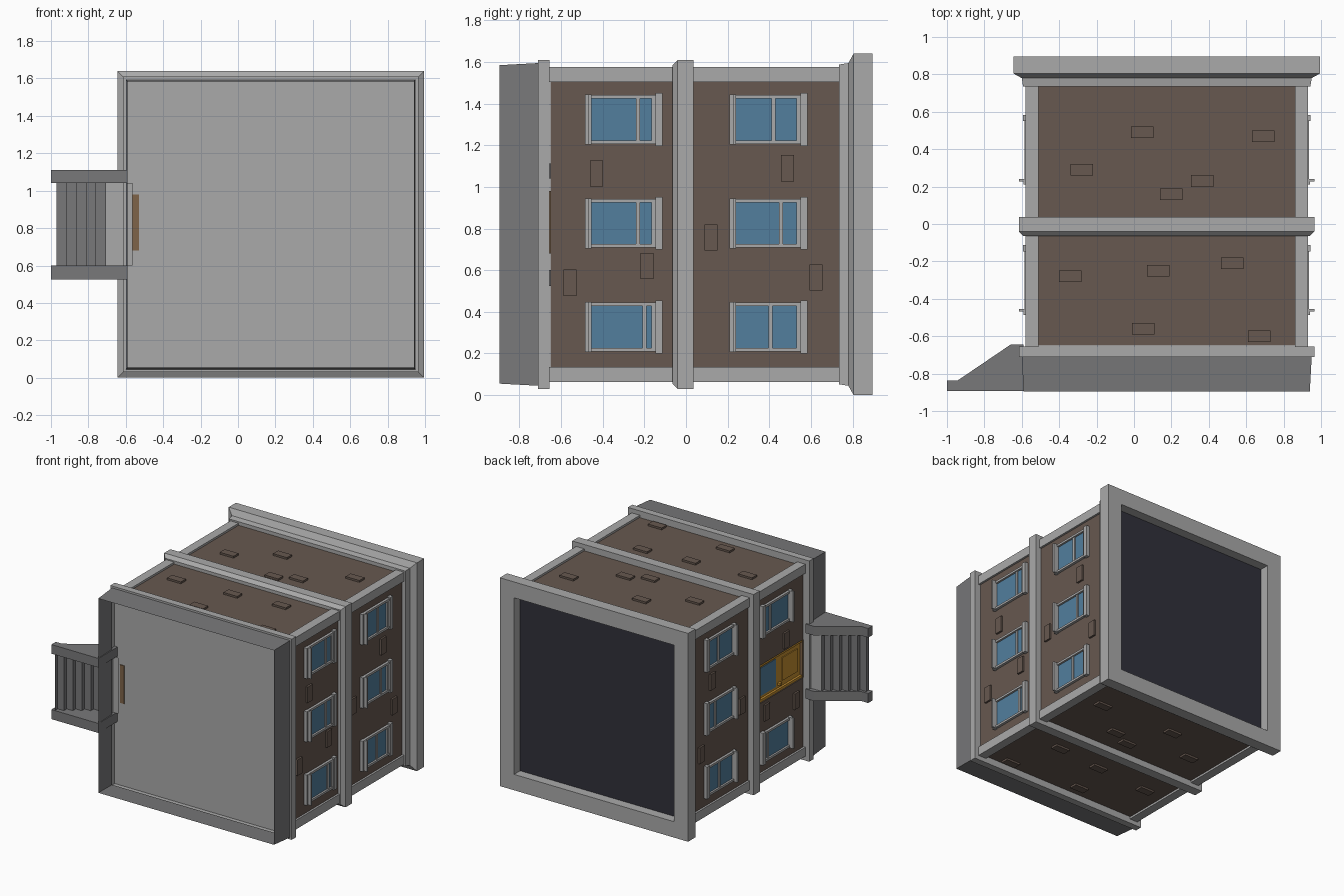
import bpy, bmesh

if "Cube" in bpy.data.objects:
    bpy.data.objects.remove(bpy.data.objects["Cube"])

CX, CZ = 0.175, 0.82      # centre of the square plan (building lies along y)
WALL = 0.74               # half width of the brick walls


def material(name, rgb):
    m = bpy.data.materials.new(name)
    m.diffuse_color = (*rgb, 1)
    m.use_nodes = True
    m.node_tree.nodes["Principled BSDF"].inputs["Base Color"].default_value = m.diffuse_color
    return m


LIGHT = material("light_grey_stone", (0.40, 0.40, 0.40))
DARK = material("dark_grey_stone", (0.19, 0.19, 0.195))
BRICK = material("brown_brick", (0.135, 0.098, 0.079))
GLASS = material("blue_glass", (0.085, 0.21, 0.34))
ROOF = material("dark_roof", (0.03, 0.03, 0.043))
ORANGE = material("orange_door", (0.55, 0.27, 0.03))
TAN = material("tan_threshold", (0.21, 0.125, 0.065))


def finish(name, bm, mats):
    bmesh.ops.recalc_face_normals(bm, faces=bm.faces)
    me = bpy.data.meshes.new(name)
    bm.to_mesh(me)
    bm.free()
    for m in mats:
        me.materials.append(m)
    ob = bpy.data.objects.new(name, me)
    bpy.context.collection.objects.link(ob)
    return ob


def box(bm, x, y, z, mat=0):
    vs = bmesh.ops.create_cube(bm, size=1)["verts"]
    for v in vs:
        for i, r in enumerate((x, y, z)):
            v.co[i] = (r[0] + r[1]) / 2 + v.co[i] * abs(r[1] - r[0])
    for f in {f for v in vs for f in v.link_faces}:
        f.material_index = mat


def side_x(s, a, b):
    """x range at distances a..b from the centre, on side s."""
    return (CX + s * a, CX + s * b)


def square_rings(name, profile, mats, cap_mat=None, mat_of=lambda i: 0, closed=False):
    """Loft square outlines given as (y, half width)."""
    bm = bmesh.new()
    rings = [[bm.verts.new((CX + a * h, y, CZ + b * h))
              for a, b in ((-1, -1), (1, -1), (1, 1), (-1, 1))] for y, h in profile]
    n = len(rings)
    for i in range(n if closed else n - 1):
        p, q = rings[i], rings[(i + 1) % n]
        for k in range(4):
            f = bm.faces.new((p[k], p[(k + 1) % 4], q[(k + 1) % 4], q[k]))
            f.material_index = mat_of(i)
    if cap_mat is not None:
        bm.faces.new(rings[-1]).material_index = cap_mat
    return finish(name, bm, mats)


# Hollow plinth with its ledge and floor, middle band, roof cornice
square_rings("plinth", [(-0.895, 0.765), (-0.71, 0.775), (-0.71, 0.79), (-0.655, 0.79), (-0.655, 0.77)],
             [DARK, LIGHT], 1, lambda i: 0 if i == 0 else 1)
square_rings("middle_band", [(-0.065, 0.735), (-0.065, 0.765), (-0.04, 0.79), (0.037, 0.79), (0.037, 0.735)],
             [LIGHT], closed=True)
square_rings("roof_cornice", [(0.735, 0.73), (0.735, 0.768), (0.78, 0.775), (0.805, 0.82), (0.895, 0.82),
                              (0.895, 0.695), (0.82, 0.695)], [LIGHT, ROOF], 1)

# Brick walls with a recess cut for the door
bm = bmesh.new()
box(bm, side_x(1, -WALL, WALL), (-0.65, 0.76), (CZ - WALL, CZ + WALL))
walls = finish("brick_walls", bm, [BRICK])
bm = bmesh.new()
box(bm, (-0.70, -0.53), (-0.70, -0.11), (0.68, 0.98))
cutter = finish("door_cutter", bm, [BRICK])
cutter.hide_render = True
cutter.hide_viewport = True
mod = walls.modifiers.new("door_recess", "BOOLEAN")
mod.object = cutter
mod.solver = "EXACT"

# Corner pilasters
bm = bmesh.new()
for sx in (-1, 1):
    for sz in (-1, 1):
        box(bm, side_x(sx, 0.685, 0.756), (-0.655, 0.74), (CZ + sz * 0.685, CZ + sz * 0.756))
finish("corner_pilasters", bm, [LIGHT])


# Windows: y0 is the bottom of the opening, split is the divider height
def window(s, y0, zc, split):
    bm = bmesh.new()
    top = y0 + 0.309
    box(bm, side_x(s, 0.735, 0.745), (y0, top), (zc - 0.11, zc + 0.11), 1)
    for e in (-1, 1):
        box(bm, side_x(s, 0.73, 0.76), (y0, top), (zc + e * 0.10, zc + e * 0.117))
    box(bm, side_x(s, 0.73, 0.757), (top - 0.02, top), (zc - 0.10, zc + 0.10))
    box(bm, side_x(s, 0.73, 0.753), (y0 + split - 0.01, y0 + split + 0.01), (zc - 0.10, zc + 0.10))
    box(bm, side_x(s, 0.73, 0.768), (top, top + 0.033), (zc - 0.127, zc + 0.127))
    box(bm, side_x(s, 0.73, 0.765), (y0 - 0.031, y0), (zc - 0.12, zc + 0.12))
    box(bm, side_x(s, 0.76, 0.79), (y0 - 0.014, y0), (zc - 0.12, zc + 0.12))
    finish("window", bm, [LIGHT, GLASS])


splits = {(0, 0): 0.255, (0, 1): 0.225, (0, 2): 0.225, (1, 0): 0.165, (1, 1): 0.215, (1, 2): 0.18}
for s in (-1, 1):
    for (floor, col), split in splits.items():
        if s < 0 and (floor, col) == (0, 1):
            continue
        window(s, -0.455 + floor * 0.696, 0.327 + col * 0.4985, split)

# Raised bricks on the window walls (y, z) and the plain walls (x, y)
bm = bmesh.new()
for s in (-1, 1):
    for y, z in ((-0.43, 1.065), (-0.557, 0.54), (-0.187, 0.62), (0.12, 0.757), (0.487, 1.09), (0.625, 0.565)):
        if s < 0 and z == 0.62:
            z = 0.59
        box(bm, side_x(s, 0.73, 0.755), (y - 0.031, y + 0.031), (z - 0.063, z + 0.063))
    for x, y in ((-0.34, -0.28), (0.05, -0.56), (0.13, -0.25), (0.525, -0.21), (0.67, -0.6),
                 (-0.28, 0.29), (0.045, 0.49), (0.2, 0.16), (0.365, 0.23), (0.69, 0.47)):
        box(bm, (x - 0.06, x + 0.06), (y - 0.031, y + 0.031), (CZ + s * 0.73, CZ + s * 0.755))
finish("raised_bricks", bm, [BRICK])

# Door: slab, frame, glass and handle, with a threshold below
bm = bmesh.new()
box(bm, (-0.54, -0.52), (-0.65, -0.11), (0.68, 0.98))
for z in (0.68, 0.96):
    box(bm, (-0.557, -0.53), (-0.65, -0.11), (z, z + 0.02))
box(bm, (-0.557, -0.53), (-0.13, -0.11), (0.70, 0.96))
box(bm, (-0.545, -0.535), (-0.34, -0.15), (0.72, 0.94), 1)
box(bm, (-0.547, -0.535), (-0.61, -0.42), (0.74, 0.92))
box(bm, (-0.56, -0.535), (-0.395, -0.37), (0.72, 0.74))
finish("door", bm, [ORANGE, GLASS])
bm = bmesh.new()
box(bm, (-0.565, -0.53), (-0.66, -0.645), (0.68, 0.98))
finish("door_threshold", bm, [TAN])

# Stair side walls
bm = bmesh.new()
outline = [(-1.0, -0.893), (-1.0, -0.838), (-0.945, -0.838), (-0.66, -0.645), (-0.59, -0.645), (-0.59, -0.893)]
for z0, z1 in ((0.525, 0.60), (1.04, 1.112)):
    f = bm.faces.new([bm.verts.new((x, y, z0)) for x, y in outline])
    ext = bmesh.ops.extrude_face_region(bm, geom=[f], use_keep_orig=True)["geom"]
    bmesh.ops.translate(bm, vec=(0, 0, z1 - z0), verts=[g for g in ext if isinstance(g, bmesh.types.BMVert)])
finish("stair_walls", bm, [DARK])

# Steps as a folded sheet ending in a landing
pts = [(-0.97, -0.893)]
for i in range(6):
    y = -0.893 + (i + 1) * 0.036
    pts += [(-0.97 + i * 0.053, y), (-0.97 + (i + 1) * 0.053 if i < 5 else -0.565, y)]
bm = bmesh.new()
rows = [[bm.verts.new((x, y, z)) for z in (0.60, 1.04)] for x, y in pts]
for i, (a, b) in enumerate(zip(rows, rows[1:])):
    bm.faces.new((a[0], b[0], b[1], a[1])).material_index = int(i == len(pts) - 2)
finish("stair_steps", bm, [DARK, LIGHT])
